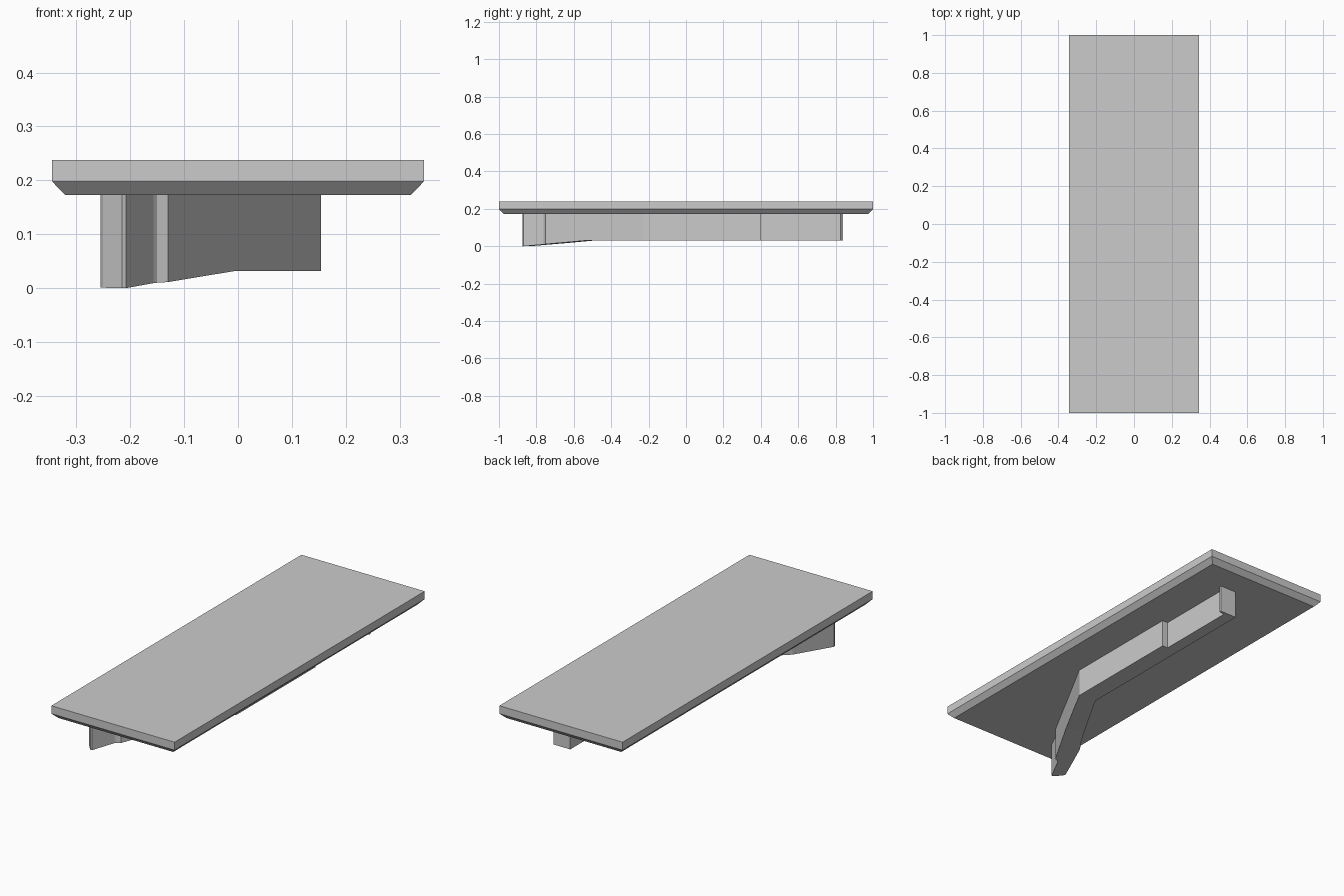
import bpy, bmesh
from mathutils import Vector

cube = bpy.data.objects.get("Cube")
if cube:
    bpy.data.objects.remove(cube, do_unlink=True)

GREY = (0.6, 0.6, 0.6, 1)
mat = bpy.data.materials.new("plain grey")
mat.use_nodes = True
mat.diffuse_color = GREY
mat.node_tree.nodes["Principled BSDF"].inputs["Base Color"].default_value = GREY


def finish(name, bm):
    bmesh.ops.recalc_face_normals(bm, faces=bm.faces)
    mesh = bpy.data.meshes.new(name)
    bm.to_mesh(mesh)
    bm.free()
    mesh.materials.append(mat)
    obj = bpy.data.objects.new(name, mesh)
    bpy.context.collection.objects.link(obj)
    return obj


# Rectangular slab with a chamfered lower edge
HALF_X, HALF_Y, CHAMFER = 0.345, 1.0, 0.024
UNDERSIDE, RIM, TOP = 0.173, 0.198, 0.238
bm = bmesh.new()
rings = []
for z, inset in ((UNDERSIDE, CHAMFER), (RIM, 0), (TOP, 0)):
    x, y = HALF_X - inset, HALF_Y - inset
    rings.append([bm.verts.new((sx * x, sy * y, z))
                  for sx, sy in ((-1, -1), (1, -1), (1, 1), (-1, 1))])
for low, high in zip(rings, rings[1:]):
    for i in range(4):
        j = (i + 1) % 4
        bm.faces.new((low[i], low[j], high[j], high[i]))
bm.faces.new(rings[0])
bm.faces.new(rings[-1])
finish("slab", bm)

# Bent rib under the slab: straight run, lip at the back, angled front arm
outline = [
    (0.06, 0.84), (0.06, -0.22), (-0.14, -0.57), (-0.17, -0.61),
    (-0.255, -0.82), (-0.25, -0.835), (-0.215, -0.873), (-0.208, -0.87),
    (-0.157, -0.765), (-0.15, -0.757), (-0.13, -0.75),
    (0.154, -0.23), (0.154, 0.40), (0.123, 0.40), (0.123, 0.825),
    (0.154, 0.83), (0.154, 0.84),
]
RIB_BOTTOM = 0.032
bm = bmesh.new()
base = bm.faces.new([bm.verts.new((x, y, RIB_BOTTOM)) for x, y in outline])
top = bmesh.ops.extrude_face_region(bm, geom=[base], use_keep_orig=True)["geom"]
for v in top:
    if isinstance(v, bmesh.types.BMVert):
        v.co.z = UNDERSIDE

# The arm's lower edge drops steadily to the ground at its tip
along = Vector((-0.48, -0.88, 0)).normalized()
start = Vector((-0.005, -0.52, 0))
drop_length = (Vector((-0.208, -0.87, 0)) - start).dot(along)
bmesh.ops.bisect_plane(bm, geom=bm.verts[:] + bm.edges[:] + bm.faces[:],
                       plane_co=start, plane_no=along)
for v in bm.verts:
    if v.co.z < UNDERSIDE - 0.01:
        t = (v.co - start).dot(along) / drop_length
        v.co.z = RIB_BOTTOM * (1 - min(max(t, 0), 1))
finish("bent_rib", bm)
